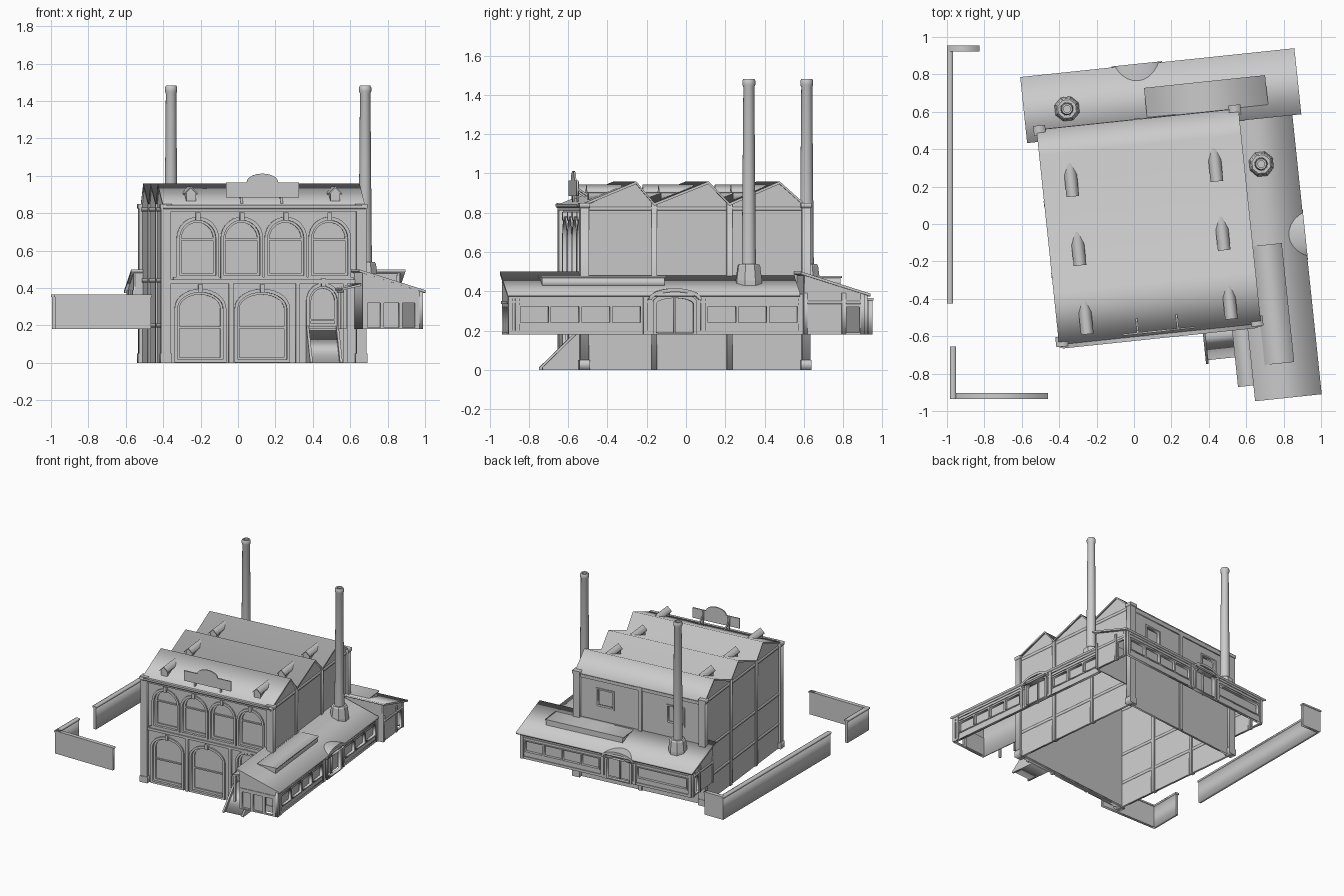
import bpy, bmesh
from math import sin, cos, pi, radians
from mathutils import Matrix

if "Cube" in bpy.data.objects:
    bpy.data.objects.remove(bpy.data.objects["Cube"])

ROT = Matrix.Rotation(radians(6), 4, 'Z')          # the building is turned on its plot
AXES = {'front': Matrix(((1, 0, 0, 0), (0, 0, -1, 0), (0, 1, 0, 0), (0, 0, 0, 1))),
        'side': Matrix(((0, 0, 1, 0), (1, 0, 0, 0), (0, 1, 0, 0), (0, 0, 0, 1)))}


def plate(name, plane, pos, half, *outlines, turn=ROT):
    """Extruded outline (inner outlines become holes), standing in a front or side plane."""
    cu = bpy.data.curves.new(name, 'CURVE')
    cu.dimensions, cu.fill_mode, cu.extrude = '2D', 'BOTH', half
    for pts in outlines:
        sp = cu.splines.new('POLY')
        sp.points.add(len(pts) - 1)
        for p, (a, b) in zip(sp.points, pts):
            p.co = (a, b, 0, 1)
        sp.use_cyclic_u = True
    ob = bpy.data.objects.new(name, cu)
    bpy.context.collection.objects.link(ob)
    shift = (0, pos, 0) if plane == 'front' else (pos, 0, 0)
    ob.matrix_world = turn @ Matrix.Translation(shift) @ AXES[plane]
    return ob


def rect(a0, a1, z0, z1):
    return [(a0, z0), (a1, z0), (a1, z1), (a0, z1)]


def arch(c, hw, z0, spring, rise, n=14):
    arc = [(c + hw * cos(pi * i / n), spring + rise * sin(pi * i / n)) for i in range(n + 1)]
    return [(c - hw, z0), (c + hw, z0)] + arc


def box(name, u0, u1, v0, v1, z0, z1, turn=ROT):
    return plate(name, 'front', (v0 + v1) / 2, (v1 - v0) / 2, rect(u0, u1, z0, z1), turn=turn)


def band(line, t):
    return line + [(a, z - t) for a, z in reversed(line)]


def lathe(name, x, y, profile, n, smooth):
    bm = bmesh.new()
    vs = [bm.verts.new((r, 0, z)) for r, z in profile]
    es = [bm.edges.new(e) for e in zip(vs, vs[1:])]
    bmesh.ops.rotate(bm, verts=vs, cent=(0, 0, 0), matrix=Matrix.Rotation(radians(6) + pi / n, 3, 'Z'))
    bmesh.ops.spin(bm, geom=vs + es, cent=(0, 0, 0), axis=(0, 0, 1), angle=2 * pi, steps=n, use_merge=True)
    bmesh.ops.remove_doubles(bm, verts=bm.verts, dist=1e-5)
    bmesh.ops.recalc_face_normals(bm, faces=bm.faces)
    me = bpy.data.meshes.new(name)
    bm.to_mesh(me)
    bm.free()
    ob = bpy.data.objects.new(name, me)
    bpy.context.collection.objects.link(ob)
    ob.location = (x, y, 0)
    if smooth:
        bpy.ops.object.select_all(action='DESELECT')
        ob.select_set(True)
        bpy.context.view_layer.objects.active = ob
        bpy.ops.object.shade_smooth_by_angle(angle=radians(35))


# Main hall: saw-tooth roof and matching side walls
SAW = [(-.615, .838), (-.32, .96), (-.227, .85), (.05, .96), (.158, .85), (.414, .96), (.555, .835)]
plate('sawtooth_roof', 'side', .077, .543, band(SAW, .014))
GABLE = [(-.57, 0), (.54, 0), (.54, .835)] + [(a, z - .008) for a, z in SAW[-2:0:-1]] + [(-.57, .84)]
for name, u, s in (('left', -.45, -1), ('right', .6, 1)):
    plate(name + '_wall', 'side', u, .008, GABLE)
    for v in (-.227, .158):
        box(name + '_wall_pilaster', u - .018, u + .018, v - .014, v + .014, 0, .85)
    for z in (.2, .44, .82):
        box(name + '_wall_band', u - .013, u + .013, -.57, .54, z - .01, z + .01)
    for v in (-.585, .55):
        box(name + '_corner_pier', u - .027, u + .027, v - .022, v + .022, 0, .84)
        box(name + '_pier_base', u - .032, u + .032, v - .027, v + .027, 0, .05)
        box(name + '_pier_cap', u - .032, u + .032, v - .027, v + .027, .825, .85)

# Rear wall with two windows
rear_wins = [rect(c - .065, c + .065, .6, .73) for c in (.37, -.22)]
plate('rear_wall', 'front', .54, .008, rect(-.45, .6, 0, .835), *rear_wins)
for w in rear_wins:
    a, b = w[0][0], w[1][0]
    box('rear_window_pane', a, b, .522, .528, .6, .73)
    plate('rear_window_frame', 'front', .55, .006, rect(a - .012, b + .012, .588, .742), w)
box('rear_pilaster', .06, .09, .54, .56, 0, .83)
box('rear_cornice', -.45, .6, .54, .557, .80, .825)

# Front facade with arched openings: centre, half width, foot, spring, rise
upper = [(c, .11, .46, .665, .11) for c in (-.278, -.041, .195, .431)]
lower = [(-.264, .135, .01, .29, .1), (.069, .145, .01, .29, .1), (.397, .088, .19, .33, .092)]
plate('front_wall', 'front', -.57, .012, rect(-.45, .6, 0, .835), *[arch(*o) for o in upper + lower])
box('front_glazing', -.44, .59, -.553, -.547, .005, .82)
for c, hw, z0, sp, rise in upper + lower:
    plate('arch_surround', 'front', -.583, .01, arch(c, hw + .004, z0 - .008, sp, rise + .006),
          arch(c, hw - .013, z0 + .008, sp, rise - .013))
    top = sp + rise
    plate('inner_window_frame', 'front', -.558, .006, arch(c, hw, z0, sp, rise),
          arch(c, hw - .025, z0 + .02, sp, rise - .025))
    mid = .66 if z0 > .4 else sp - .1
    box('window_transom', c - hw, c + hw, -.563, -.551, mid - .005, mid + .005)
    box('keystone', c - .012, c + .012, -.604, -.575, top - .014, top + .028)
box('floor_band', -.45, .6, -.6, -.57, .425, .445)
box('window_sill', -.41, .56, -.592, -.57, .445, .458)
box('front_cornice', -.46, .61, -.61, -.57, .81, .832)
box('gutter', -.45, .6, -.622, -.6, .832, .845)
for u in (-.1, .26, .515):
    box('ground_pilaster', u - .012, u + .012, -.595, -.57, 0, .425)

# Roof vents in three rows, ridge running back into the slope
for row in range(3):
    v = -.55 + .37 * row
    for u in (-.31, .465):
        plate('roof_vent', 'front', v + .087, .087,
              [(u - .026, .86), (u + .026, .86), (u + .026, .912), (u, .937), (u - .026, .912)])
        plate('roof_vent_hood', 'front', v + .08, .09,
              band([(u - .034, .909), (u, .943), (u + .034, .909)], .009))

# Blank rooftop sign on two brackets
hump = [(.07 + .085 * cos(pi * i / 10), .965 + .047 * sin(pi * i / 10)) for i in range(11)]
plate('sign_board', 'front', -.583, .005, [(-.126, .885), (.266, .885), (.266, .965)] + hump + [(-.126, .965)])
for u in (-.04, .175):
    box('sign_post', u - .006, u + .006, -.578, -.566, .84, .96)
    plate('sign_brace', 'side', u, .005, band([(-.575, .93), (-.5, .88)], .012))


# Low wings around the right and rear sides: open-bottomed shells
def wing_wall(name, plane, pos, a0, a1, windows, door, posts):
    holes = [rect(p, q, .24, .322) for p, q in windows]
    d = arch(door, .1, .185, .335, .035)
    plate(name + '_wall', plane, pos, .008, rect(a0, a1, .18, .388), *holes, d)
    plate(name + '_panes', plane, pos - .016, .003, rect(a0, a1, .19, .37))
    for (p, q), h in zip(windows, holes):
        plate(name + '_window_frame', plane, pos + .008, .006, rect(p - .008, q + .008, .232, .33), h)
    for z, t in ((.19, .01), (.345, .006), (.375, .012)):
        for p, q in ((a0, door - .11), (door + .11, a1)):
            plate(name + '_band', plane, pos + .006, .008, rect(p, q, z - t, z + t))
    for a in posts:
        plate(name + '_pilaster', plane, pos + .006, .012, rect(a - .012, a + .012, .18, .385))
    plate(name + '_door_surround', plane, pos + .008, .014, arch(door, .112, .18, .345, .045),
          arch(door, .095, .188, .335, .03))
    plate(name + '_door_split', plane, pos - .008, .008, rect(door - .004, door + .004, .18, .365))
    plate(name + '_eyebrow_roof', plane, pos - .03, .065, arch(door, .135, .355, .36, .055),
          arch(door, .12, .356, .356, .04))


def run(start, count, step=.157, w=.143):
    return [(start + i * step, start + i * step + w) for i in range(count)]


wing_wall('right_wing', 'side', .87, -1.0, .5, run(-.94, 4) + run(.02, 3), -.15,
          (-.99, -.955, -.3, -.005, .495))
wing_wall('rear_wing', 'front', .815, -.5, .92, run(.27, 4) + [(-.46, -.05)], .104,
          (-.49, -.03, .24, .91))
plate('right_wing_roof', 'front', -.26, .75, band([(.545, .5), (.903, .388)], .014))
plate('rear_wing_roof', 'side', .214, .737, band([(.49, .5), (.845, .388)], .014))
box('right_wing_skylight', .62, .767, -.817, -.19, .42, .468)
box('right_wing_skylight_lid', .615, .775, -.823, -.184, .468, .478)
box('rear_wing_skylight', .135, .774, .56, .71, .42, .468)
box('rear_wing_skylight_lid', .129, .78, .555, .718, .468, .478)

# Wing end walls, each following the roof slope
plate('right_wing_front_end', 'front', -.995, .008, [(.57, .18), (.87, .18), (.87, .385), (.57, .48)],
      rect(.78, .845, .19, .32), rect(.68, .76, .19, .32), rect(.59, .66, .19, .32))
box('right_wing_end_panel', .58, .77, -.98, -.975, .18, .33)
box('right_wing_end_band', .57, .87, -1.008, -.99, .335, .35)
box('right_wing_inner_wall', .565, .575, -1.0, -.58, .18, .48)
for name, u in (('right', .92), ('left', -.5)):
    plate('rear_wing_%s_end' % name, 'side', u, .008,
          [(.51, .18), (.815, .18), (.815, .385), (.51, .482)], rect(.725, .79, .19, .32))
    box('rear_wing_%s_band' % name, u - .013, u + .013, .51, .815, .335, .35)
    for v in (.515, .71, .805):
        box('rear_wing_%s_post' % name, u - .014, u + .014, v - .01, v + .01, .18, .39)
box('rear_wing_return_right', .6, .92, .505, .513, .18, .485)
box('rear_wing_return_left', -.5, -.45, .51, .518, .18, .485)

# Side porch beside the front wing
plate('porch_roof', 'front', -.76, .165, band([(.462, .4), (.572, .425)], .012))
for v in (-.91, -.76, -.62):
    box('porch_post', .472, .486, v - .007, v + .007, .18, .4)
box('porch_beam', .47, .488, -.92, -.6, .375, .39)

# Entrance ramp
plate('ramp', 'side', .392, .075, [(-.765, 0), (-.58, 0), (-.58, .175)])
for u in (.312, .472):
    plate('ramp_side', 'side', u, .007, [(-.785, 0), (-.58, 0), (-.58, .197), (-.595, .197), (-.785, .012)])

# Two tall chimneys
for x, y in ((-.358, .615), (.68, .32)):
    lathe('chimney_base', x, y, [(.07, .42), (.07, .455), (.06, .53), (.052, .54), (0, .54)], 8, False)
    lathe('chimney_shaft', x, y, [(.036, .53), (.028, 1.44), (.033, 1.452), (.033, 1.472), (.028, 1.482),
                                  (.018, 1.482), (.018, 1.4), (0, 1.4)], 20, True)

# Boundary walls, square to the plot
FLAT = Matrix.Identity(4)
for x0, x1, y0, y1 in ((-.995, -.83, .928, .95), (-.995, -.972, -.42, .95),
                       (-.978, -.956, -.93, -.66), (-.978, -.465, -.93, -.908)):
    box('boundary_wall', x0, x1, y0, y1, .18, .352, FLAT)
    box('boundary_coping', x0 - .005, x1 + .005, y0 - .005, y1 + .005, .352, .365, FLAT)

# Turn all profiles into meshes
bpy.ops.object.select_all(action='DESELECT')
for ob in bpy.data.objects:
    if ob.type == 'CURVE':
        ob.select_set(True)
        bpy.context.view_layer.objects.active = ob
bpy.ops.object.convert(target='MESH')
